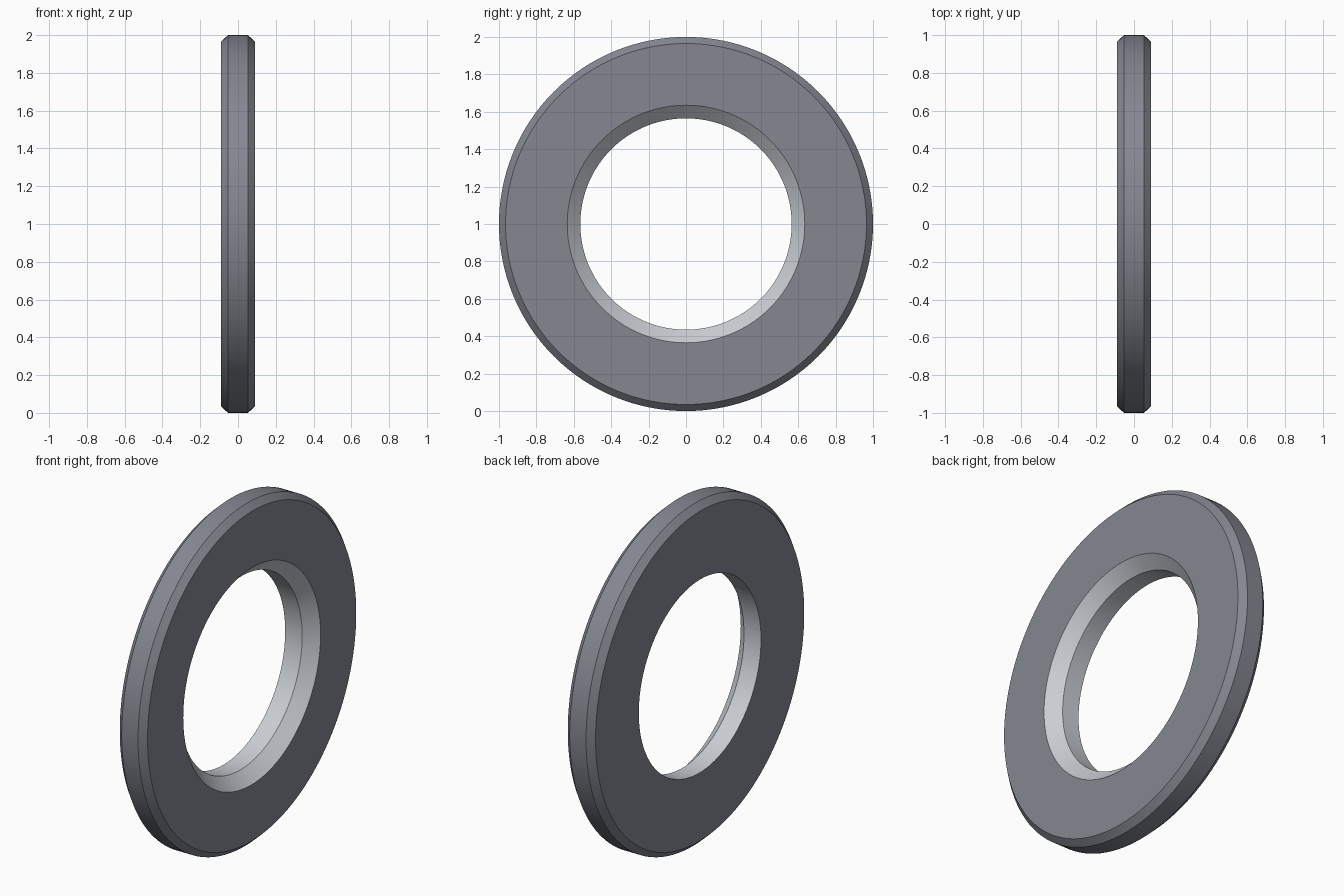
import bpy, bmesh
from math import cos, sin, tau, radians

if "Cube" in bpy.data.objects:
    bpy.data.objects.remove(bpy.data.objects["Cube"])

SEGMENTS = 128

# Cross-section as (x, radius): chamfered rim on both sides, bore countersunk on +x only
profile = [
    (-0.09, 0.565), (-0.09, 0.965), (-0.053, 1.0), (0.053, 1.0),
    (0.09, 0.965), (0.09, 0.635), (0.02, 0.565),
]
BORE_BANDS = (5, 6)  # countersink and bore wall are bare bright metal


def material(name, rgb):
    mat = bpy.data.materials.new(name)
    mat.diffuse_color = (*rgb, 1)
    mat.use_nodes = True
    mat.node_tree.nodes["Principled BSDF"].inputs["Base Color"].default_value = mat.diffuse_color
    return mat


# Revolve the cross-section around the x axis
bm = bmesh.new()
rings = []
for i in range(SEGMENTS):
    a = tau * i / SEGMENTS
    rings.append([bm.verts.new((x, r * cos(a), 1 + r * sin(a))) for x, r in profile])
n = len(profile)
for i in range(SEGMENTS):
    p, q = rings[i], rings[(i + 1) % SEGMENTS]
    for j in range(n):
        k = (j + 1) % n
        face = bm.faces.new((p[j], p[k], q[k], q[j]))
        face.material_index = 1 if j in BORE_BANDS else 0
bmesh.ops.recalc_face_normals(bm, faces=bm.faces)

# Washer
mesh = bpy.data.meshes.new("chamfered_washer")
bm.to_mesh(mesh)
bm.free()
mesh.materials.append(material("dark_steel", (0.235, 0.245, 0.285)))
mesh.materials.append(material("bright_steel", (0.59, 0.62, 0.66)))
washer = bpy.data.objects.new("chamfered_washer", mesh)
bpy.context.collection.objects.link(washer)
bpy.context.view_layer.objects.active = washer
washer.select_set(True)
bpy.ops.object.shade_smooth_by_angle(angle=radians(30))
